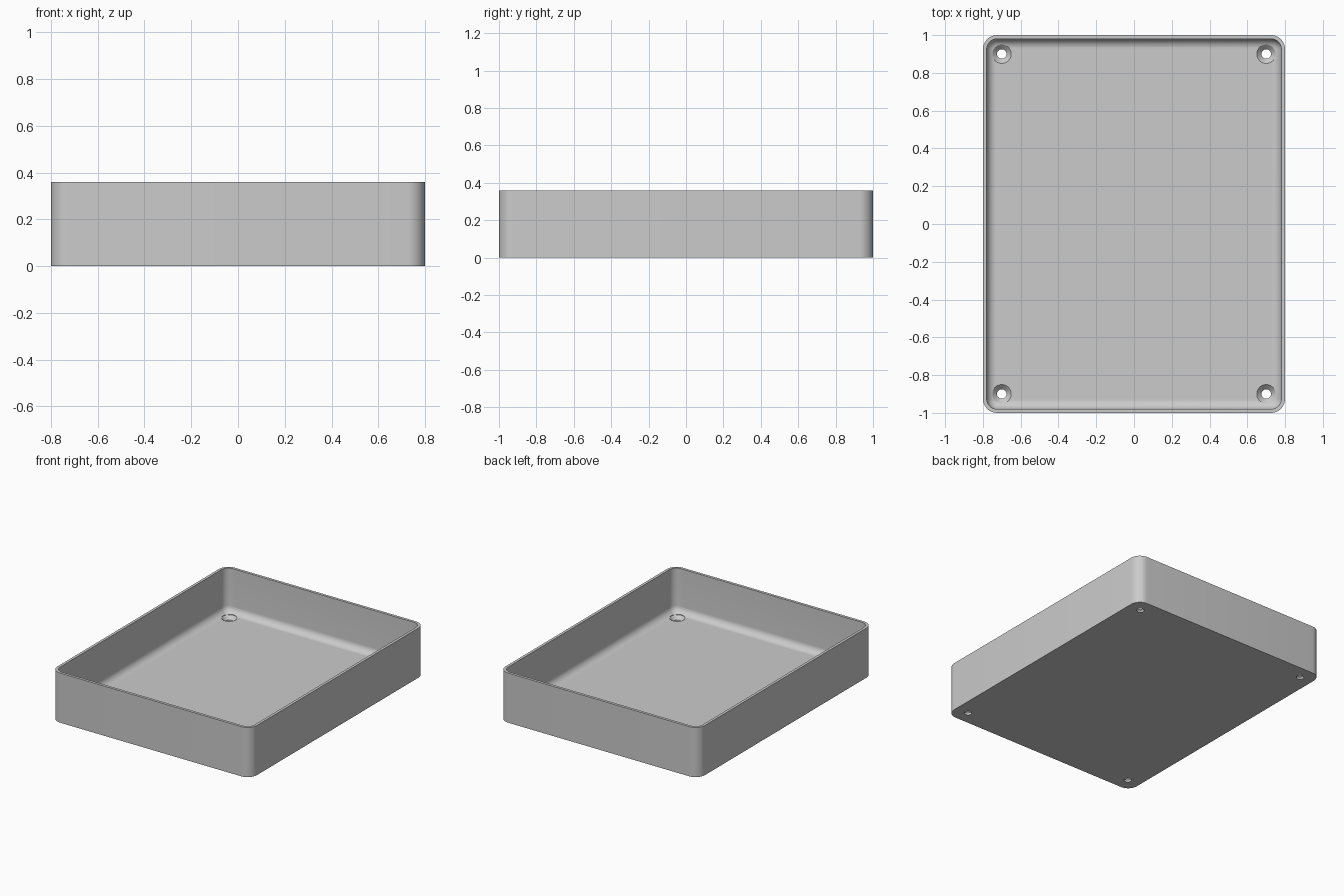
import bpy
import bmesh
from math import sin, cos, pi, radians

cube = bpy.data.objects.get("Cube")
if cube:
    bpy.data.objects.remove(cube)

HALF_X, HALF_Y, HEIGHT = 0.8, 1.0, 0.36
CORNER, WALL, FLOOR, FILLET = 0.075, 0.02, 0.04, 0.05
STEPS = 10

grey = bpy.data.materials.new("light grey")
grey.use_nodes = True
colour = (0.6, 0.6, 0.6, 1)
grey.diffuse_color = colour
grey.node_tree.nodes["Principled BSDF"].inputs["Base Color"].default_value = colour


def rounded_loop(inset):
    """Rounded rectangle outline, moved inwards by inset."""
    r = CORNER - inset
    points = []
    for quarter, (sx, sy) in enumerate([(1, 1), (-1, 1), (-1, -1), (1, -1)]):
        for i in range(STEPS + 1):
            a = (quarter + i / STEPS) * pi / 2
            points.append((sx * (HALF_X - CORNER) + r * cos(a),
                           sy * (HALF_Y - CORNER) + r * sin(a)))
    return points


def circle(cx, cy, r, sides=40):
    return [(cx + r * cos(2 * pi * i / sides), cy + r * sin(2 * pi * i / sides))
            for i in range(sides)]


def loft(name, sections):
    """Skin a closed solid through (outline, z) sections."""
    bm = bmesh.new()
    rings = [[bm.verts.new((x, y, z)) for x, y in pts] for pts, z in sections]
    for low, high in zip(rings, rings[1:]):
        n = len(low)
        for i in range(n):
            j = (i + 1) % n
            bm.faces.new((low[i], low[j], high[j], high[i]))
    bm.faces.new(rings[0])
    bm.faces.new(rings[-1])
    bmesh.ops.recalc_face_normals(bm, faces=bm.faces)
    mesh = bpy.data.meshes.new(name)
    bm.to_mesh(mesh)
    bm.free()
    mesh.materials.append(grey)
    obj = bpy.data.objects.new(name, mesh)
    bpy.context.collection.objects.link(obj)
    return obj


# Tray: outer wall, rim, inner wall, curved fillet, floor
sections = [(rounded_loop(0), 0), (rounded_loop(0), HEIGHT),
            (rounded_loop(WALL), HEIGHT)]
for i in range(STEPS + 1):
    a = i / STEPS * pi / 2
    sections.append((rounded_loop(WALL + FILLET * (1 - cos(a))),
                     FLOOR + FILLET * (1 - sin(a))))
tray = loft("tray", sections)
bpy.context.view_layer.objects.active = tray
tray.select_set(True)

# Countersunk screw holes in the four corners
for sx in (-1, 1):
    for sy in (-1, 1):
        x, y = sx * 0.7, sy * 0.9
        profile = [(0.025, -0.05), (0.025, 0.015), (0.05, FLOOR), (0.05, 0.2)]
        cutter = loft("hole_cutter", [(circle(x, y, r), z) for r, z in profile])
        cutter.hide_render = True
        cut = tray.modifiers.new("screw_hole", "BOOLEAN")
        cut.operation = "DIFFERENCE"
        cut.solver = "EXACT"
        cut.object = cutter
        bpy.ops.object.modifier_apply(modifier=cut.name)
        bpy.data.objects.remove(cutter)

bpy.ops.object.shade_smooth_by_angle(angle=radians(30))
